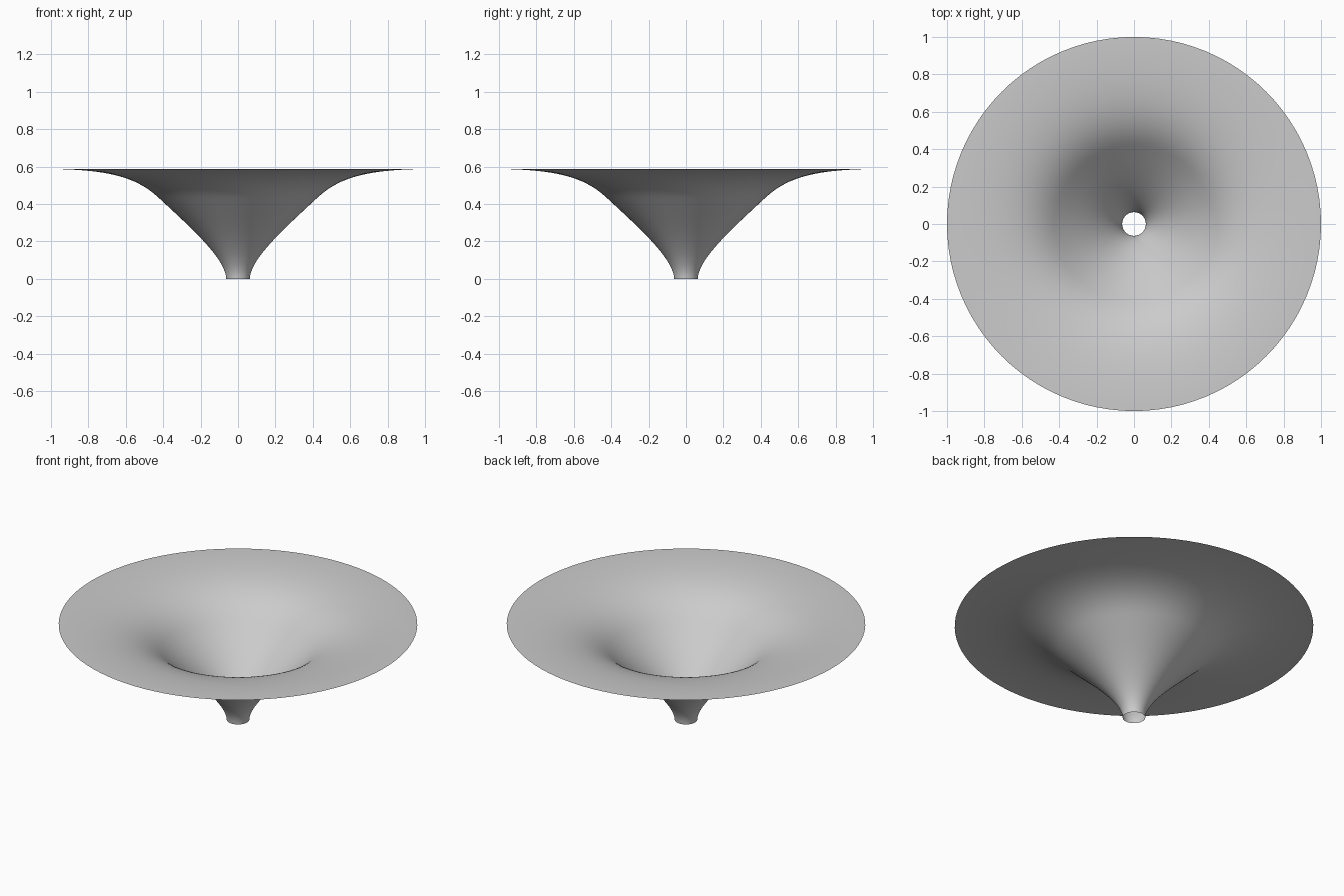
import bpy, bmesh, math
from mathutils import Vector
from mathutils.geometry import interpolate_bezier

SIDES = 96

cube = bpy.data.objects.get("Cube")
if cube:
    bpy.data.objects.remove(cube, do_unlink=True)

# Plain grey finish
grey = bpy.data.materials.new("plain_grey")
grey.use_nodes = True
colour = (0.6, 0.6, 0.6, 1)
grey.diffuse_color = colour
grey.node_tree.nodes["Principled BSDF"].inputs["Base Color"].default_value = colour


def bezier(points, steps):
    return interpolate_bezier(*[Vector((r, 0, z)) for r, z in points], steps)


# Profile: upright neck, flaring cone, flat outer rim
neck = bezier([(0.063, 0), (0.065, 0.11), (0.26, 0.28), (0.42, 0.43)], 20)
flare = bezier([(0.42, 0.43), (0.53, 0.533), (0.66, 0.58), (0.96, 0.587)], 20)
profile = neck + flare[1:] + [Vector((1, 0, 0.587))]

# Open single-sheet funnel, spun round the z axis
bm = bmesh.new()
verts = [bm.verts.new(p) for p in profile]
edges = [bm.edges.new(pair) for pair in zip(verts, verts[1:])]
bmesh.ops.spin(bm, geom=verts + edges, cent=(0, 0, 0), axis=(0, 0, 1),
               angle=math.tau, steps=SIDES, use_merge=False)
bmesh.ops.remove_doubles(bm, verts=bm.verts, dist=0.0005)

# Faces look up and inward
bm.normal_update()
bmesh.ops.reverse_faces(bm, faces=[f for f in bm.faces if f.normal.z < 0])
for face in bm.faces:
    face.smooth = True

mesh = bpy.data.meshes.new("funnel")
bm.to_mesh(mesh)
bm.free()
mesh.materials.append(grey)
funnel = bpy.data.objects.new("funnel", mesh)
bpy.context.collection.objects.link(funnel)
